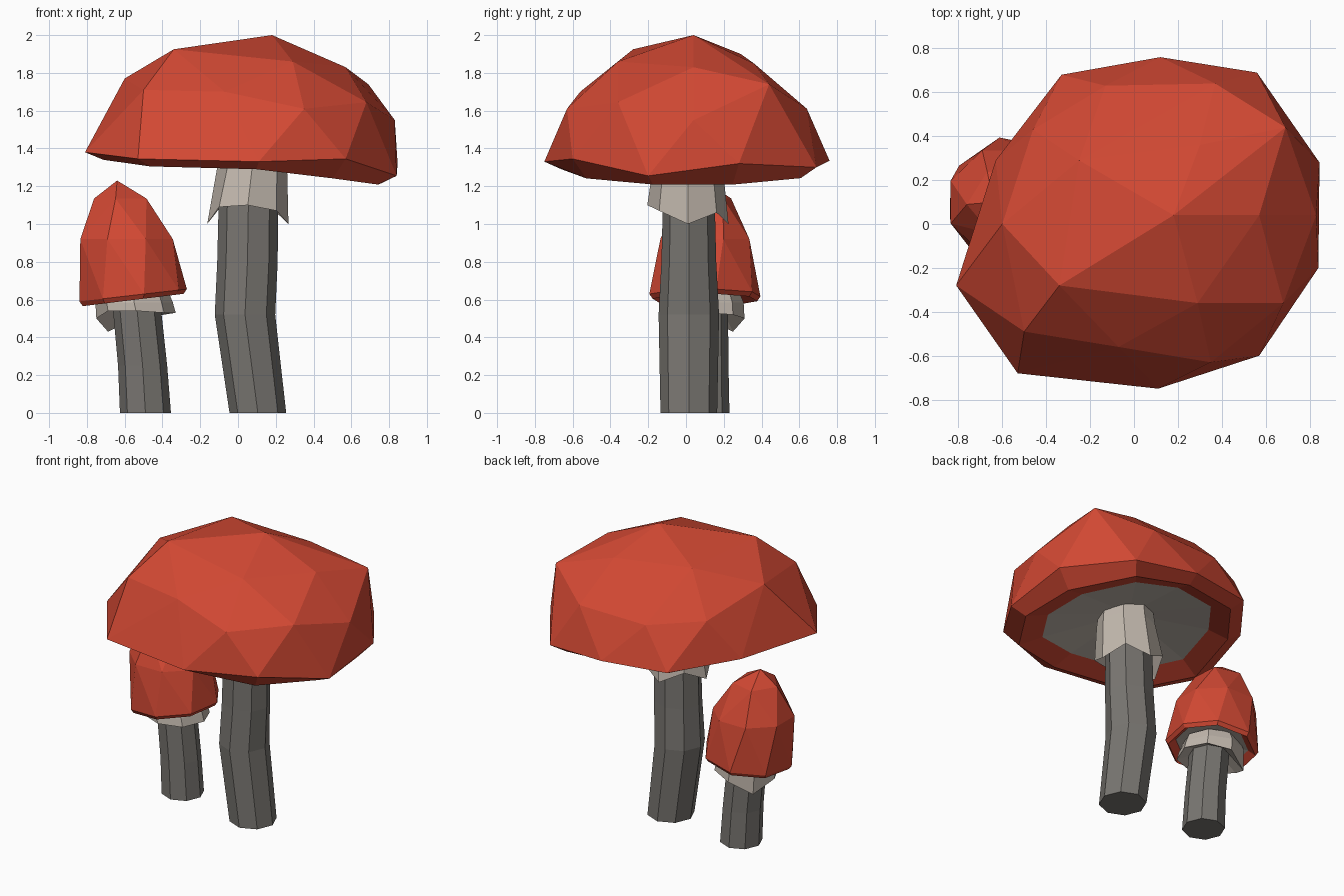
import bpy, bmesh, math
from mathutils import Vector

if "Cube" in bpy.data.objects:
    bpy.data.objects.remove(bpy.data.objects["Cube"])


def material(name, rgb):
    m = bpy.data.materials.new(name)
    m.diffuse_color = (*rgb, 1)
    m.use_nodes = True
    m.node_tree.nodes["Principled BSDF"].inputs["Base Color"].default_value = m.diffuse_color
    return m


RED = material("cap_red", (0.64, 0.065, 0.033))
PALE = material("pale_grey", (0.54, 0.48, 0.42))
STEM = material("stem_grey", (0.19, 0.18, 0.165))


def finish(name, bm, mats):
    bmesh.ops.recalc_face_normals(bm, faces=bm.faces)
    me = bpy.data.meshes.new(name)
    bm.to_mesh(me)
    bm.free()
    for m in mats:
        me.materials.append(m)
    ob = bpy.data.objects.new(name, me)
    bpy.context.collection.objects.link(ob)


def ring(cx, cy, z, rx, ry=None, n=8, turn=0.0):
    """Regular ring; z may be one height or a list of heights."""
    zs = z if isinstance(z, list) else [z] * n
    return [Vector((cx + rx * math.cos(math.tau * i / n + turn),
                    cy + (ry or rx) * math.sin(math.tau * i / n + turn), zs[i]))
            for i in range(n)]


def bridge(bm, a, b, mat=0):
    n = len(a)
    for i in range(n):
        bm.faces.new((a[i], a[(i + 1) % n], b[(i + 1) % n], b[i])).material_index = mat


def loft(name, rings, mat):
    bm = bmesh.new()
    loops = [[bm.verts.new(p) for p in r] for r in rings]
    for a, b in zip(loops, loops[1:]):
        bridge(bm, a, b)
    bm.faces.new(loops[0])
    bm.faces.new(loops[-1])
    finish(name, bm, [mat])


def cap(name, dome, rim, lip, inner, centre):
    """Faceted hull dome over a rim, a lip turned under, and a pale hollow."""
    bm = bmesh.new()
    rv = [bm.verts.new(p) for p in rim]
    dv = [bm.verts.new(p) for p in dome]
    bmesh.ops.convex_hull(bm, input=rv + dv)
    under = [f for f in bm.faces if all(v in rv for v in f.verts)]
    bmesh.ops.delete(bm, geom=under, context='FACES_ONLY')
    for e in [e for e in bm.edges if not e.link_faces]:
        bm.edges.remove(e)
    lv = [bm.verts.new(p) for p in lip]
    iv = [bm.verts.new(p) for p in inner]
    bridge(bm, rv, lv)
    bridge(bm, lv, iv)
    c = bm.verts.new(centre)
    for i in range(len(iv)):
        bm.faces.new((iv[i], iv[(i + 1) % len(iv)], c)).material_index = 1
    finish(name, bm, [RED, PALE])


# Large cap: irregular dome points and rim outline
dome = [(.18, .04, 2), (-.34, -.28, 1.925), (.29, -.36, 1.86), (.57, .04, 1.83),
        (.3, .36, 1.85), (-.25, .29, 1.9), (-.6, 0, 1.77), (-.5, -.49, 1.71),
        (-.07, -.56, 1.7), (.35, -.63, 1.61), (.68, -.36, 1.645), (.69, .44, 1.74),
        (.83, .04, 1.55), (.37, .64, 1.61), (-.13, .63, 1.6), (-.46, .43, 1.64)]
rim = [Vector(p) for p in (
    (-.81, -.28, 1.38), (-.53, -.68, 1.345), (.11, -.75, 1.33), (.57, -.6, 1.345),
    (.84, -.2, 1.255), (.845, .28, 1.32), (.56, .69, 1.3), (.12, .76, 1.335),
    (-.33, .68, 1.34), (-.63, .29, 1.37))]
lip = [Vector((p.x * .88, p.y * .88, min(p.z - .04, 1.31 - .12 * p.x))) for p in rim]
inner = [Vector((p.x * .7, p.y * .7, q.z + .05)) for p, q in zip(rim, lip)]
cap("large_cap", dome, rim, lip, inner, (.05, .01, 1.4))

# Large stem, bent, and its ragged collar
loft("large_stem", [ring(.105, .015, 0, .15), ring(.037, .015, .52, .16),
                    ring(.05, .015, .8, .16, .145), ring(.06, .015, 1.42, .155, .13)], STEM)
loft("large_collar", [ring(.06, .01, 1.15, .15),
                      ring(.052, .01, [1, 1.06, 1, 1.08, 1, 1.09, 1.1, 1.07], .215),
                      ring(.075, .01, 1.3, .185), ring(.075, .01, 1.42, .17)], PALE)

# Small cap: three twisted rings and a tip
turn = math.pi / 8
small_rim = [Vector((p.x, p.y, .655 + .115 * (p.x + .275)))
             for p in ring(-.555, .1, 0, .29, .3, turn=.2)]
mid = Vector((-.555, .1, 0))
small_lip = [mid + (p - mid) * .94 for p in small_rim]
small_inner = [mid + (p - mid) * .78 for p in small_rim]
for p, q, r in zip(small_lip, small_inner, small_rim):
    p.z, q.z = r.z - .025, r.z + .01
cap("small_cap",
    ring(-.59, .1, .92, .265, .255, turn=turn) + ring(-.612, .1, 1.135, .15, n=5, turn=.7)
    + [Vector((-.64, .1, 1.23))],
    small_rim, small_lip, small_inner, (-.56, .1, .66))

# Small stem and collar
loft("small_stem", [ring(-.49, .095, 0, .135), ring(-.505, .095, .25, .13),
                    ring(-.54, .095, .6, .127)], STEM)
loft("small_collar", [ring(-.54, .1, .56, .12),
                      ring(-.54, .1, [.53, .52, .5, .43, .5, .54, .54, .53], .21),
                      ring(-.55, .1, .585, .205), ring(-.55, .1, .645, .18)], PALE)
